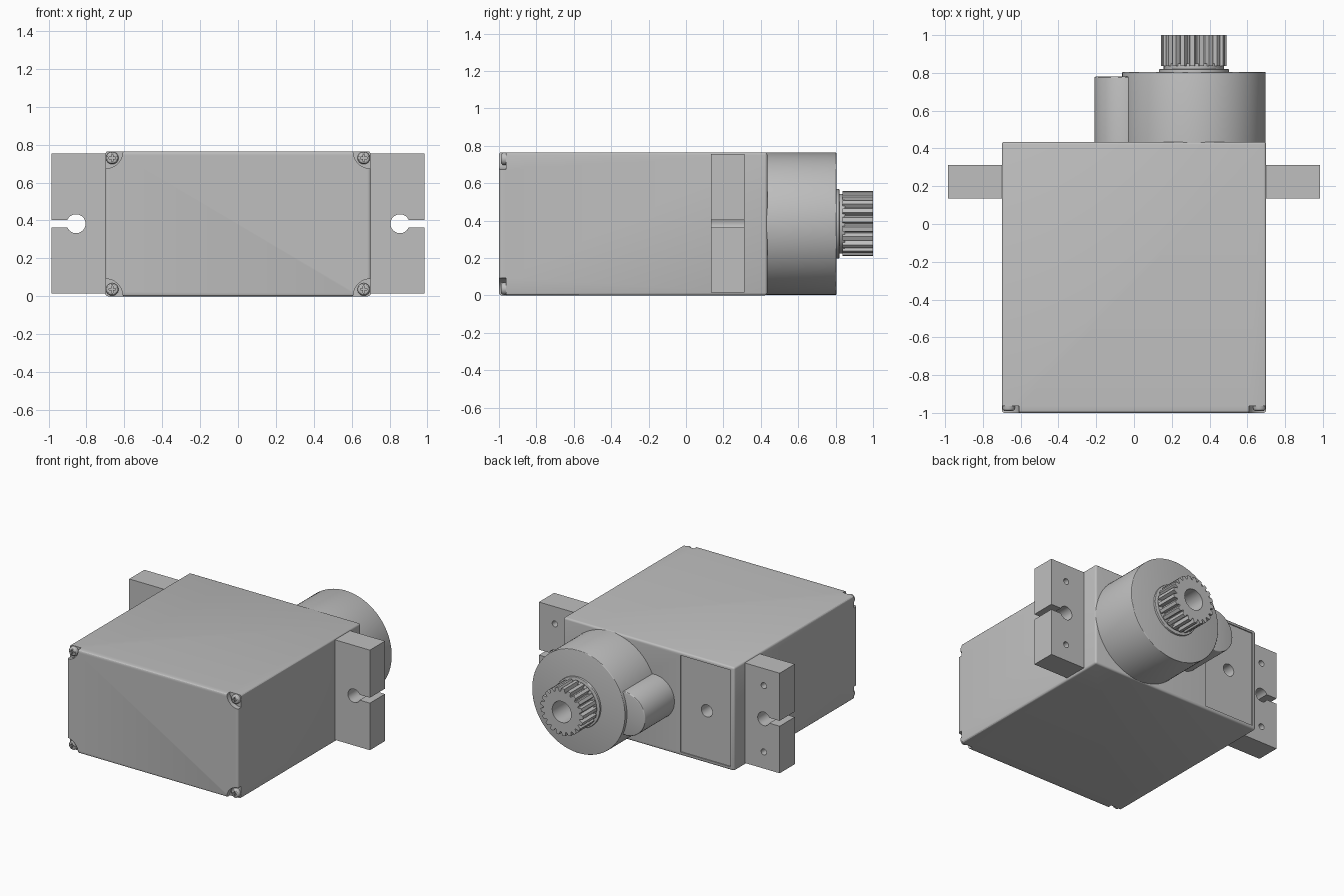
import bpy
import bmesh
from math import sin, cos, pi, asin

if "Cube" in bpy.data.objects:
    bpy.data.objects.remove(bpy.data.objects["Cube"])

grey = bpy.data.materials.new("plain grey")
grey.use_nodes = True
colour = (0.52, 0.52, 0.52, 1)
grey.diffuse_color = colour
grey.node_tree.nodes["Principled BSDF"].inputs["Base Color"].default_value = colour

MID = 0.383          # height of the centre line
SHAFT_X = 0.317      # output shaft position
BACK = 0.435         # rear face of the case


def circle(x, z, r, n=64):
    return [(x + r * cos(2 * pi * i / n), z + r * sin(2 * pi * i / n)) for i in range(n)]


def rect(x0, x1, z0, z1):
    return [(x0, z0), (x1, z0), (x1, z1), (x0, z1)]


def prism(name, outline, y0, y1, bevel=0, which="all"):
    """Extrude an x-z outline along y, optionally rounding edges."""
    bm = bmesh.new()
    face = bm.faces.new([bm.verts.new((x, y0, z)) for x, z in outline])
    moved = bmesh.ops.extrude_face_region(bm, geom=[face])["geom"]
    bmesh.ops.translate(bm, vec=(0, y1 - y0, 0),
                        verts=[v for v in moved if isinstance(v, bmesh.types.BMVert)])
    bmesh.ops.recalc_face_normals(bm, faces=bm.faces)
    if bevel:
        edges = list(bm.edges)
        if which != "all":
            limit = y0 if which == "front" else y1
            edges = [e for e in edges if all(abs(v.co.y - limit) < 1e-5 for v in e.verts)]
        bmesh.ops.bevel(bm, geom=edges, offset=bevel, segments=3, profile=0.5,
                        affect="EDGES", clamp_overlap=True)
    mesh = bpy.data.meshes.new(name)
    bm.to_mesh(mesh)
    bm.free()
    mesh.materials.append(grey)
    obj = bpy.data.objects.new(name, mesh)
    bpy.context.collection.objects.link(obj)
    return obj


def activate(obj):
    bpy.ops.object.select_all(action="DESELECT")
    obj.select_set(True)
    bpy.context.view_layer.objects.active = obj


def cut(obj, outline, y0, y1):
    """Remove an extruded outline from a part."""
    cutter = prism("cutter", outline, y0, y1)
    cutter.hide_render = True
    mod = obj.modifiers.new("cut", "BOOLEAN")
    mod.operation = "DIFFERENCE"
    mod.solver = "EXACT"
    mod.object = cutter
    activate(obj)
    bpy.ops.object.modifier_apply(modifier=mod.name)
    bpy.data.objects.remove(cutter)


parts = []

# Case with screw notches, shallow rear panel and its hole
case = prism("case", rect(-0.7, 0.7, 0, 0.765), -1, BACK, 0.014)
corners = [(sx, sz) for sx in (-1, 1) for sz in (-1, 1)]
for sx, sz in corners:
    cut(case, circle(sx * 0.7, MID + sz * MID, 0.092, 48), -1.1, -0.963)
cut(case, rect(-0.67, -0.26, 0.025, 0.74), BACK - 0.008, 0.6)
cut(case, circle(-0.47, MID, 0.045, 32), BACK - 0.12, 0.6)
parts.append(case)

# Domed corner screws with cross recesses
for sx, sz in corners:
    x, z = sx * 0.664, MID + sz * 0.347
    screw = prism("corner_screw", circle(x, z, 0.033, 32), -0.99, -0.95, 0.014, "front")
    cut(screw, rect(x - 0.018, x + 0.018, z - 0.004, z + 0.004), -1.1, -0.98)
    cut(screw, rect(x - 0.004, x + 0.004, z - 0.018, z + 0.018), -1.1, -0.98)
    parts.append(screw)

# Mounting ears with keyhole slots and small blind holes
for side, label in ((1, "left"), (-1, "right")):
    radius, half = 0.05, 0.02
    start = asin(half / radius)
    steps = 32
    arc = [start + (2 * pi - 2 * start) * i / steps for i in range(steps + 1)]
    outline = [(0.985, 0.755), (0.985, MID + half)]
    outline += [(0.855 + radius * cos(a), MID + radius * sin(a)) for a in arc]
    outline += [(0.985, MID - half), (0.985, 0.015), (0.69, 0.015), (0.69, 0.755)]
    ear = prism(label + "_mounting_ear", [(side * x, z) for x, z in outline], 0.135, 0.312)
    for dz in (-0.245, 0.245):
        cut(ear, circle(side * 0.855, MID + dz, 0.022, 24), 0.25, 0.4)
    parts.append(ear)

# Gear housing and the smaller lobe beside it
housing = prism("gear_housing", circle(SHAFT_X, MID, 0.38, 96), BACK - 0.03, 0.805, 0.005, "back")
lobe = prism("housing_lobe", circle(-0.05, MID, 0.16, 64), BACK - 0.03, 0.78, 0.008, "back")
parts += [housing, lobe]

# Stepped collar under the splined shaft
parts.append(prism("shaft_collar", circle(SHAFT_X, MID, 0.185), 0.79, 0.82, 0.004, "back"))
neck = prism("shaft_neck", circle(SHAFT_X, MID, 0.16), 0.81, 0.85)

# Splined output shaft with a central bore
teeth = 21
spline = []
for i in range(teeth):
    for part, r in ((0, 0.148), (0.2, 0.174), (0.65, 0.174), (0.85, 0.148)):
        a = 2 * pi * (i + part) / teeth
        spline.append((SHAFT_X + r * cos(a), MID + r * sin(a)))
shaft = prism("output_shaft", spline, 0.836, 1.0)
for obj in (neck, shaft):
    cut(obj, circle(SHAFT_X, MID, 0.078, 48), 0.7, 1.1)
    parts.append(obj)

# Smooth the round surfaces and keep edges crisp
for obj in parts:
    activate(obj)
    bpy.ops.object.shade_smooth_by_angle(angle=pi / 6)
